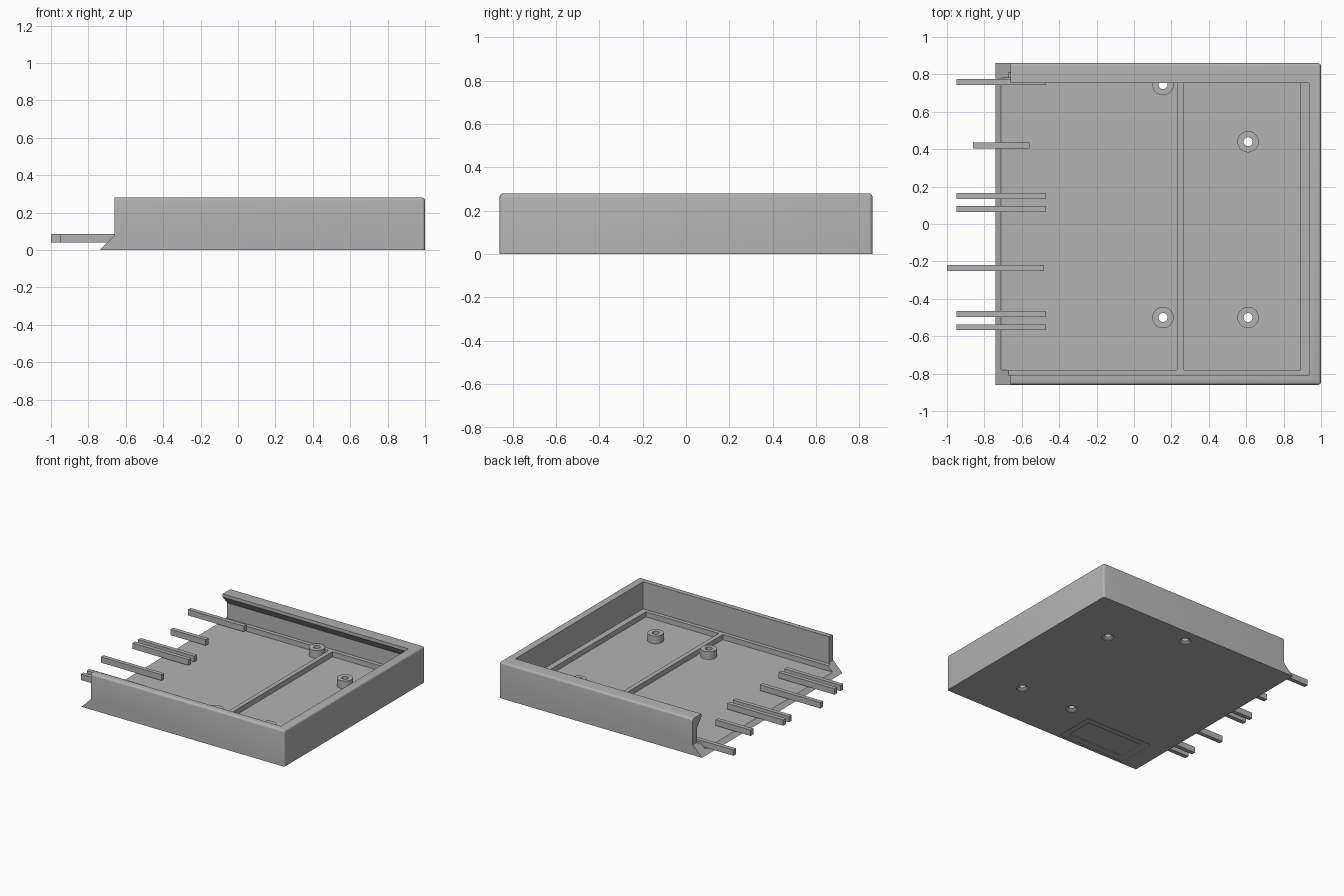
import bpy, bmesh, math
from mathutils import Vector

if "Cube" in bpy.data.objects:
    bpy.data.objects.remove(bpy.data.objects["Cube"])

grey = bpy.data.materials.new("plain grey")
grey.diffuse_color = (0.45, 0.45, 0.45, 1)
grey.use_nodes = True
grey.node_tree.nodes["Principled BSDF"].inputs["Base Color"].default_value = grey.diffuse_color


def finish(bm, name):
    bmesh.ops.recalc_face_normals(bm, faces=bm.faces)
    me = bpy.data.meshes.new(name)
    bm.to_mesh(me)
    bm.free()
    me.materials.append(grey)
    ob = bpy.data.objects.new(name, me)
    bpy.context.collection.objects.link(ob)
    return ob


def extrude(points, offset):
    """Closed profile swept along an offset vector."""
    bm = bmesh.new()
    face = bm.faces.new([bm.verts.new(p) for p in points])
    res = bmesh.ops.extrude_face_region(bm, geom=[face])
    verts = [g for g in res["geom"] if isinstance(g, bmesh.types.BMVert)]
    bmesh.ops.translate(bm, verts=verts, vec=offset)
    return bm


def box(name, x0, x1, y0, y1, z0, z1):
    pts = [(x0, y0, z0), (x1, y0, z0), (x1, y1, z0), (x0, y1, z0)]
    return finish(extrude(pts, (0, 0, z1 - z0)), name)


def lathe(name, profile, x, y, steps=32):
    """Closed (radius, z) ring profile revolved about a vertical axis."""
    bm = bmesh.new()
    rings = []
    for i in range(steps):
        a = 2 * math.pi * i / steps
        rings.append([bm.verts.new((x + r * math.cos(a), y + r * math.sin(a), z))
                      for r, z in profile])
    n = len(profile)
    for i in range(steps):
        a, b = rings[i], rings[(i + 1) % steps]
        for k in range(n):
            bm.faces.new([a[k], b[k], b[(k + 1) % n], a[(k + 1) % n]])
    return finish(bm, name)


def plug(x, y, steps=32):
    """Solid cutter: screw hole with a countersink below."""
    bm = bmesh.new()
    rings = []
    for r, z in [(0.042, -0.01), (0.042, 0.006), (0.024, 0.018), (0.024, 0.2)]:
        rings.append([bm.verts.new((x + r * math.cos(2 * math.pi * i / steps),
                                    y + r * math.sin(2 * math.pi * i / steps), z))
                      for i in range(steps)])
    bm.faces.new(rings[0])
    bm.faces.new(rings[-1])
    for a, b in zip(rings, rings[1:]):
        for i in range(steps):
            j = (i + 1) % steps
            bm.faces.new([a[i], a[j], b[j], b[i]])
    return finish(bm, "hole_cutter")


def cut(ob, cutter):
    cutter.hide_render = True
    mod = ob.modifiers.new("cut", 'BOOLEAN')
    mod.operation = 'DIFFERENCE'
    mod.solver = 'EXACT'
    mod.object = cutter
    dg = bpy.context.evaluated_depsgraph_get()
    me = bpy.data.meshes.new_from_object(ob.evaluated_get(dg))
    ob.modifiers.clear()
    ob.data = me
    bpy.data.objects.remove(cutter)


# Tray body: side profile with slanted open end, rounded outer rims
L, R, W, H = -0.74, 1.0, 0.86, 0.28
bm = extrude([(L, -W, 0), (R, -W, 0), (R, -W, H), (-0.66, -W, H), (-0.66, -W, 0.08)],
             (0, 2 * W, 0))


def outer_rim(e):
    a, b = e.verts[0].co, e.verts[1].co
    def both(i, v):
        return abs(a[i] - v) < 1e-5 and abs(b[i] - v) < 1e-5
    top, right = both(2, H), both(0, R)
    side = both(1, W) or both(1, -W)
    return (top and (right or side)) or (right and side)


bmesh.ops.recalc_face_normals(bm, faces=bm.faces)
bmesh.ops.bevel(bm, geom=[e for e in bm.edges if outer_rim(e)], offset=0.016,
                segments=4, profile=0.5, affect='EDGES')
tray = finish(bm, "tray")

# Upper cavity, leaving the overhanging lip on the back wall
section = [(-0.81, 0.07), (0.81, 0.07), (0.81, 0.19), (0.755, 0.255),
           (0.755, 0.5), (-0.81, 0.5)]
cut(tray, finish(extrude([(-1.5, y, z) for y, z in section], (2.435, 0, 0)), "cavity"))

# Two floor pockets, leaving the ledge and the middle rib
for x0, x1 in [(-1.4, 0.23), (0.265, 0.89)]:
    cut(tray, box("pocket", x0, x1, -0.78, 0.78, 0.03, 0.15))

# Stepped rectangular recess under the floor
cut(tray, box("recess", -0.60, -0.02, -0.84, -0.53, -0.05, 0.006))
cut(tray, box("inner_recess", -0.55, -0.07, -0.79, -0.58, -0.05, 0.012))

# Screw holes and standoffs
for x, y in [(0.155, 0.745), (0.61, 0.44), (0.155, -0.5), (0.61, -0.5)]:
    cut(tray, plug(x, y))
    post = lathe("standoff", [(0.024, 0.028), (0.057, 0.028), (0.057, 0.09), (0.024, 0.09)], x, y)
    post.data.shade_smooth()
    post.data.set_sharp_from_angle(angle=math.radians(30))

tray.data.shade_smooth()
tray.data.set_sharp_from_angle(angle=math.radians(30))

# Bars reaching out of the open end
for y, x0, x1 in [(0.76, -0.95, -0.47), (0.42, -0.86, -0.56), (0.15, -0.95, -0.47),
                  (0.08, -0.95, -0.47), (-0.235, -1.0, -0.48),
                  (-0.48, -0.95, -0.47), (-0.552, -0.95, -0.47)]:
    box("bar", x0, x1, y - 0.016, y + 0.016, 0.04, 0.085)
